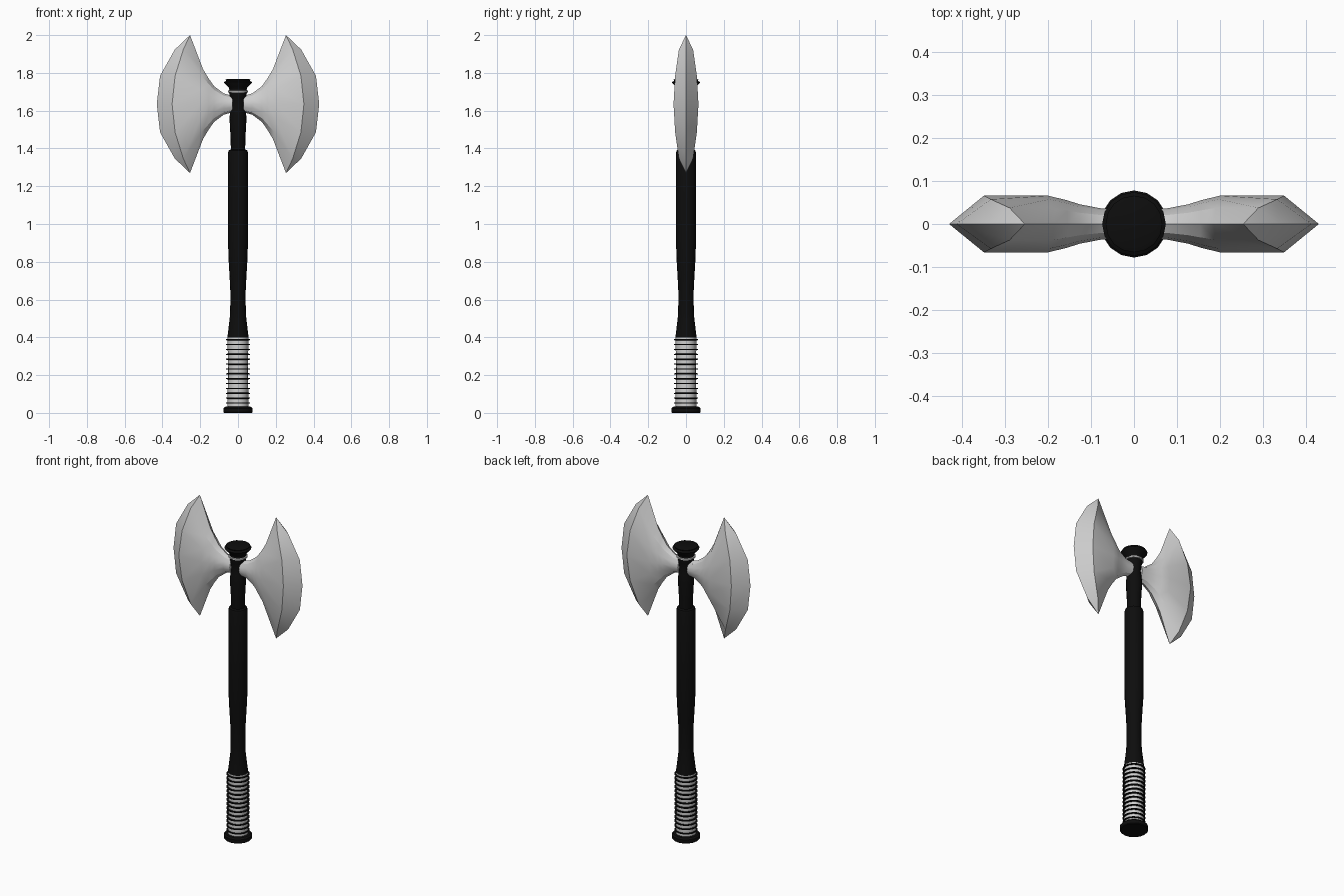
import bpy, bmesh, math

if "Cube" in bpy.data.objects:
    bpy.data.objects.remove(bpy.data.objects["Cube"])

def material(name, c):
    m = bpy.data.materials.new(name)
    m.diffuse_color = (c, c, c, 1)
    m.use_nodes = True
    m.node_tree.nodes["Principled BSDF"].inputs["Base Color"].default_value = m.diffuse_color
    return m

black = material("black", 0.004)
silver = material("silver", 0.62)

def finish(name, bm, mat):
    bmesh.ops.remove_doubles(bm, verts=bm.verts, dist=1e-5)
    bmesh.ops.recalc_face_normals(bm, faces=bm.faces)
    me = bpy.data.meshes.new(name)
    bm.to_mesh(me)
    bm.free()
    ob = bpy.data.objects.new(name, me)
    bpy.context.collection.objects.link(ob)
    me.materials.append(mat)
    bpy.ops.object.select_all(action='DESELECT')
    ob.select_set(True)
    bpy.context.view_layer.objects.active = ob
    bpy.ops.object.shade_smooth_by_angle(angle=math.radians(30))
    return ob

def loft(bm, rings):
    vs = [[bm.verts.new(p) for p in r] for r in rings]
    n = len(vs[0])
    for a, b in zip(vs, vs[1:]):
        for i in range(n):
            j = (i + 1) % n
            bm.faces.new((a[i], a[j], b[j], b[i]))
    return vs

def lathe(name, profile, mat, sides=16):
    bm = bmesh.new()
    vs = loft(bm, [[(r * math.cos(2 * math.pi * i / sides),
                     r * math.sin(2 * math.pi * i / sides), z)
                    for i in range(sides)] for r, z in profile])
    bm.faces.new(vs[0])
    bm.faces.new(vs[-1])
    return finish(name, bm, mat)

# Pommel, grip and shaft
lathe("pommel", [(.074, 0), (.078, .004), (.078, .024), (.07, .032), (.05, .034)], black)
lathe("grip_core", [(.056, .03), (.053, .2), (.055, .4)], silver)
for k in range(14):
    z = .052 + k * .0258
    lathe(f"grip_ring_{k + 1}", [(.05, z - .004), (.063, z - .0025),
                                (.063, z + .0025), (.05, z + .004)], black)
lathe("shaft", [(.056, .4), (.05, .45), (.043, .51), (.041, .57), (.041, .65), (.045, .73),
                (.051, .83), (.053, .95), (.053, 1.375), (.049, 1.39), (.038, 1.395),
                (.039, 1.45), (.045, 1.56), (.041, 1.6), (.036, 1.635), (.042, 1.67),
                (.048, 1.70), (.046, 1.715)], black)

# Collar and cap
lathe("collar", [(.044, 1.694), (.053, 1.697), (.053, 1.705), (.044, 1.708)], silver)
lathe("cap", [(.045, 1.71), (.05, 1.725), (.072, 1.745), (.074, 1.751),
              (.063, 1.758), (.066, 1.764), (.055, 1.768)], black)

# Blades: rings around x, swelling from a round neck to a crescent with a bevelled edge
ZC = 1.635
F = [0, .41, .79, 1, .79, .41, 0, -.41, -.79, -1, -.79, -.41]   # height fraction
W = [1, .87, .57, 0, -.57, -.87, -1, -.87, -.57, 0, .57, .87]   # thickness fraction
# x, swept-back amount at tips, half height, half thickness, sweep power
STATIONS = [(.03, 0, .044, .036, 2), (.075, 0, .056, .036, 2), (.127, 0, .095, .046, 2),
            (.155, 0, .135, .055, 2), (.2, .015, .185, .066, 2),
            (.349, .095, .365, .066, 2), (.43, .176, .365, 0, 2.6)]
for name, s in (("right_blade", 1), ("left_blade", -1)):
    bm = bmesh.new()
    vs = loft(bm, [[(s * (x - b * abs(f) ** p), w * hy, ZC + f * hz) for f, w in zip(F, W)]
                   for x, b, hz, hy, p in STATIONS])
    bm.faces.new(vs[0])
    bmesh.ops.dissolve_degenerate(bm, dist=1e-5, edges=bm.edges)
    finish(name, bm, silver)
